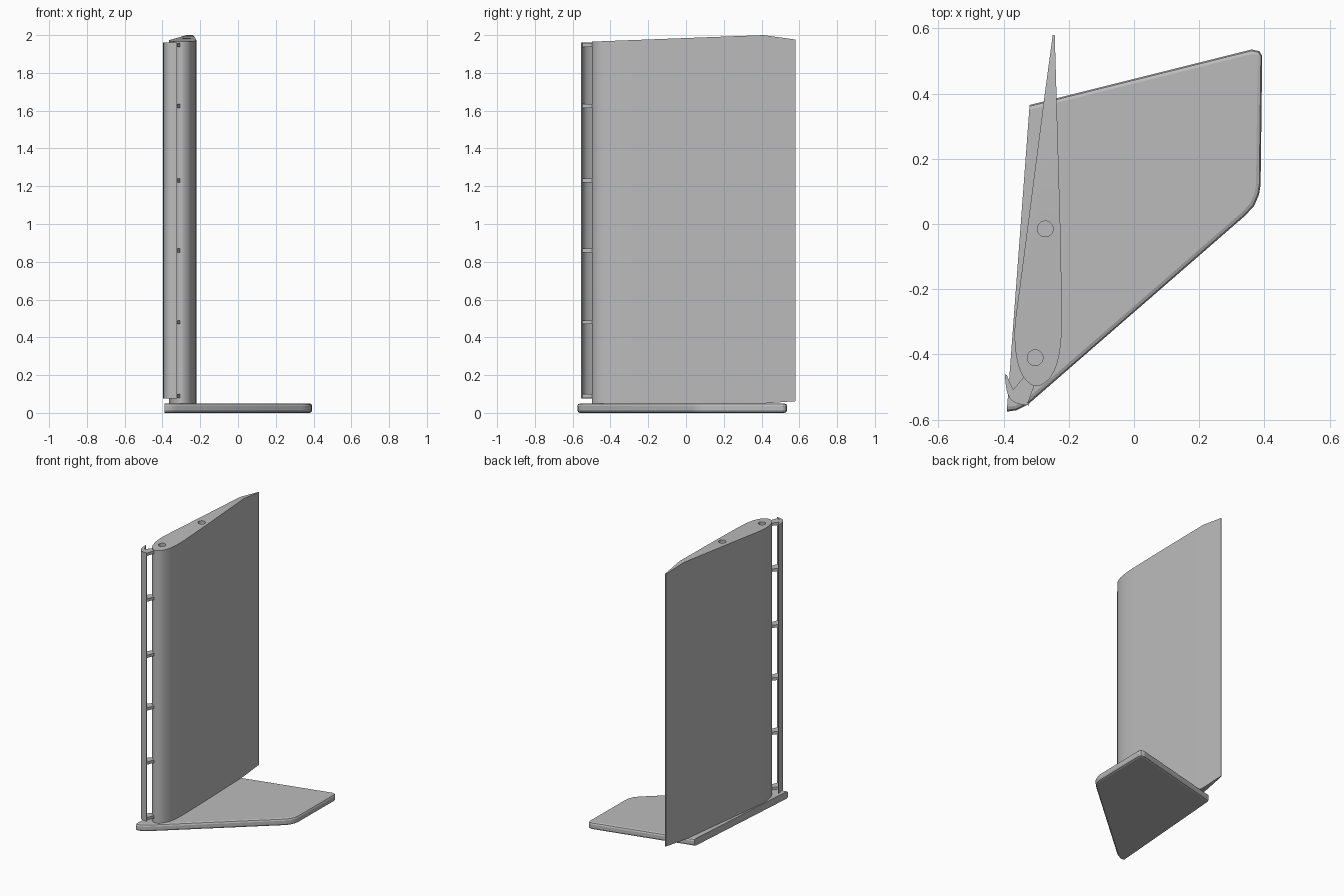
import bpy, bmesh
from mathutils import Vector

cube = bpy.data.objects.get("Cube")
if cube:
    bpy.data.objects.remove(cube)

grey = bpy.data.materials.new("plain grey")
grey.use_nodes = True
grey.diffuse_color = (0.5, 0.5, 0.5, 1)
grey.node_tree.nodes["Principled BSDF"].inputs["Base Color"].default_value = (0.5, 0.5, 0.5, 1)


def prism(outline, bottom, top):
    """Closed prism; bottom and top are functions of y."""
    bm = bmesh.new()
    low = [bm.verts.new((x, y, bottom(y))) for x, y in outline]
    high = [bm.verts.new((x, y, top(y))) for x, y in outline]
    bm.faces.new(low)
    bm.faces.new(high)
    for i in range(len(low)):
        j = (i + 1) % len(low)
        bm.faces.new((low[i], low[j], high[j], high[i]))
    bmesh.ops.recalc_face_normals(bm, faces=bm.faces[:])
    return bm, low, high


def finish(bm, name, angle=0.5):
    bmesh.ops.recalc_face_normals(bm, faces=bm.faces[:])
    mesh = bpy.data.meshes.new(name)
    bm.to_mesh(mesh)
    bm.free()
    obj = bpy.data.objects.new(name, mesh)
    bpy.context.collection.objects.link(obj)
    mesh.materials.append(grey)
    bpy.ops.object.select_all(action='DESELECT')
    obj.select_set(True)
    bpy.context.view_layer.objects.active = obj
    bpy.ops.object.shade_smooth_by_angle(angle=angle)
    return obj


def spline(points, steps=5):
    """Smooth curve through the points, including both ends."""
    p = [Vector(q) for q in points]
    p = [2 * p[0] - p[1]] + p + [2 * p[-1] - p[-2]]
    out = []
    for a, b, c, d in zip(p, p[1:], p[2:], p[3:]):
        for k in range(steps):
            t = k / steps
            out.append(0.5 * (2 * b + (c - a) * t + (2 * a - 5 * b + 4 * c - d) * t * t
                              + (3 * b - a - 3 * c + d) * t ** 3))
    return [tuple(v) for v in out] + [tuple(p[-2])]


# Foot plate with softened edges everywhere except its straight left-over side
foot = [(-0.39, -0.575), (-0.36, -0.571), (-0.325, -0.553), (0.34, 0.025),
        (0.368, 0.055), (0.383, 0.09), (0.388, 0.12), (0.393, 0.515),
        (0.384, 0.53), (0.36, 0.535), (-0.32, 0.365)]
bm, low, high = prism(foot, lambda y: 0, lambda y: 0.05)
rims = [e for e in bm.edges
        if abs(e.verts[0].co.z - e.verts[1].co.z) < 0.001
        and max(v.co.x for v in e.verts) > -0.319]
rims += [e for e in bm.edges if abs(e.verts[0].co.z - e.verts[1].co.z) < 0.001
         and max(v.co.y for v in e.verts) < -0.5 and e not in rims]
bmesh.ops.bevel(bm, geom=rims, offset=0.014, segments=2, profile=0.5, affect='EDGES')
finish(bm, "foot_plate", 0.35)

# Upright wing: rounded nose, thin trailing edge, ridge across the top
RIDGE = 0.41
nose = spline([(-0.351, -0.2), (-0.363, -0.29), (-0.366, -0.35), (-0.358, -0.42),
               (-0.338, -0.47), (-0.303, -0.497), (-0.265, -0.48), (-0.24, -0.44),
               (-0.226, -0.38), (-0.221, -0.3), (-0.222, -0.2), (-0.226, 0.0)])
wing = nose + [(-0.238, RIDGE), (-0.243, 0.58), (-0.249, 0.58), (-0.272, RIDGE)]
n = len(nose)


def wing_top(y):
    return 2 - 0.038 * (RIDGE - y) if y <= RIDGE else 2 - 0.14 * (y - RIDGE)


bm, low, high = prism(wing, lambda y: 0.05 + 0.07 * max(0, y - RIDGE), wing_top)
for ring in (low, high):
    bmesh.ops.connect_verts(bm, verts=[ring[n], ring[n + 3]])
wing_obj = finish(bm, "wing")

# Two rod holes sunk from the top of the wing
for i, (x, y) in enumerate([(-0.272, -0.015), (-0.303, -0.41)]):
    bpy.ops.mesh.primitive_cylinder_add(vertices=32, radius=0.024, depth=2, location=(x, y, 1.1))
    cutter = bpy.context.object
    cutter.name = f"rod_hole_cutter_{i + 1}"
    cutter.data.materials.append(grey)
    cutter.hide_render = True
    cutter.hide_viewport = True
    cutter.display_type = 'WIRE'
    cut = wing_obj.modifiers.new("rod hole", 'BOOLEAN')
    cut.operation = 'DIFFERENCE'
    cut.solver = 'EXACT'
    cut.object = cutter

# Crescent slat ahead of the nose
outer = spline([(-0.396, -0.461), (-0.392, -0.5), (-0.383, -0.53), (-0.362, -0.549), (-0.322, -0.556)], 3)
inner = spline([(-0.322, -0.55), (-0.35, -0.535), (-0.371, -0.506), (-0.39, -0.463)], 3)
bm, low, high = prism(outer + inner, lambda y: 0.075, lambda y: 1.962)
finish(bm, "slat")

# Brackets joining slat and wing
bracket = [(-0.374, -0.512), (-0.335, -0.465), (-0.303, -0.488), (-0.325, -0.548), (-0.355, -0.54)]
for i, z in enumerate([0.09, 0.48, 0.86, 1.23, 1.625, 1.948]):
    bm, low, high = prism(bracket, lambda y: z - 0.01, lambda y: z + 0.01)
    finish(bm, f"slat_bracket_{i + 1}")
